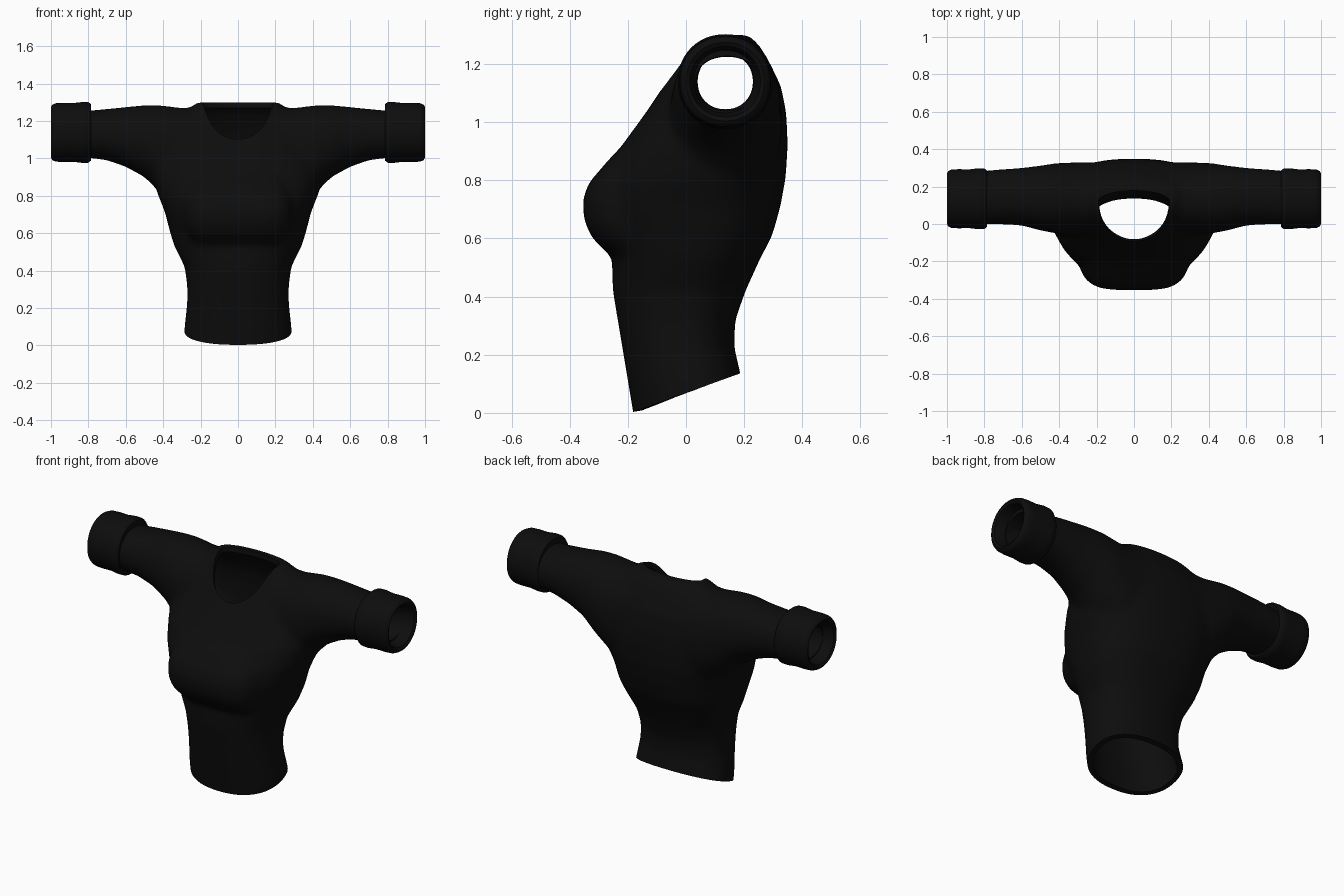
import bpy, bmesh, math
from mathutils import Vector

cube = bpy.data.objects.get("Cube")
if cube:
    bpy.data.objects.remove(cube, do_unlink=True)

cloth = bpy.data.materials.new("black cloth")
cloth.use_nodes = True
COLOR = (0.004, 0.004, 0.004, 1)
cloth.diffuse_color = COLOR
cloth.node_tree.nodes["Principled BSDF"].inputs["Base Color"].default_value = COLOR


def superellipse(a, n):
    c, s = math.cos(a), math.sin(a)
    return (math.copysign(abs(c) ** (2 / n), c), math.copysign(abs(s) ** (2 / n), s))


def z_ring(z, half, front, back, n=2.3, mid=0.55):
    """Horizontal section with separate front and back depths."""
    yc = front + mid * (back - front)
    pts = []
    for i in range(48):
        c, s = superellipse(math.tau * i / 48, n)
        pts.append((half * c, yc + s * ((back - yc) if s > 0 else (yc - front)), z))
    return pts


def x_ring(x, y0, y1, z0, z1):
    """Section across a sleeve."""
    pts = []
    for i in range(48):
        c, s = superellipse(math.tau * i / 48, 2.1)
        pts.append((x, (y0 + y1) / 2 + c * (y1 - y0) / 2, (z0 + z1) / 2 + s * (z1 - z0) / 2))
    return pts


def loft(bm, rings, closed=False):
    """Skin a list of rings, capped at both ends or joined into a loop."""
    vs = [[bm.verts.new(p) for p in r] for r in rings]
    faces = []
    pairs = list(zip(vs, vs[1:])) + ([(vs[-1], vs[0])] if closed else [])
    for a, b in pairs:
        for i in range(len(a)):
            j = (i + 1) % len(a)
            faces.append(bm.faces.new((a[i], a[j], b[j], b[i])))
    if not closed:
        faces += [bm.faces.new(vs[0]), bm.faces.new(vs[-1])]
    bmesh.ops.recalc_face_normals(bm, faces=faces)


def make_object(name, bm):
    me = bpy.data.meshes.new(name)
    bm.to_mesh(me)
    bm.free()
    me.materials.append(cloth)
    ob = bpy.data.objects.new(name, me)
    bpy.context.collection.objects.link(ob)
    return ob


def select(ob):
    bpy.ops.object.select_all(action='DESELECT')
    ob.select_set(True)
    bpy.context.view_layer.objects.active = ob


def apply_modifier(ob, kind, **settings):
    select(ob)
    m = ob.modifiers.new(kind.lower(), kind)
    for k, v in settings.items():
        setattr(m, k, v)
    bpy.ops.object.modifier_apply(modifier=m.name)


# Torso: height, half width, front, back
TORSO = [
    (-0.1, 0.285, -0.165, 0.22), (0.08, 0.288, -0.195, 0.2),
    (0.23, 0.272, -0.22, 0.165), (0.32, 0.272, -0.235, 0.17),
    (0.42, 0.285, -0.252, 0.205), (0.53, 0.34, -0.255, 0.255),
    (0.61, 0.365, -0.28, 0.297), (0.71, 0.39, -0.32, 0.325),
    (0.81, 0.43, -0.29, 0.343), (0.92, 0.46, -0.22, 0.35),
    (1.03, 0.44, -0.14, 0.345), (1.12, 0.4, -0.08, 0.328),
    (1.2, 0.34, -0.03, 0.29), (1.26, 0.27, 0.0, 0.255), (1.3, 0.22, 0.05, 0.215),
]
bm = bmesh.new()
loft(bm, [z_ring(*r) for r in TORSO])

# Boxy chest overhang
CHEST = [(0.55, 0.25, -0.27), (0.6, 0.285, -0.322), (0.66, 0.298, -0.35),
         (0.73, 0.3, -0.356), (0.79, 0.295, -0.335), (0.86, 0.28, -0.275), (0.95, 0.25, -0.19)]
loft(bm, [z_ring(z, h, f, 0.1, 3.6, 0.6) for z, h, f in CHEST])

# Sleeves, running through the shoulders
SLEEVE = [
    (0.0, -0.06, 0.33, 0.75, 1.28), (0.3, -0.06, 0.33, 0.72, 1.27),
    (0.42, -0.05, 0.325, 0.82, 1.285), (0.5, -0.035, 0.312, 0.9, 1.285),
    (0.6, -0.008, 0.3, 0.955, 1.275), (0.7, -0.002, 0.293, 0.99, 1.265),
    (0.8, -0.002, 0.285, 1.003, 1.255), (1.0, 0.0, 0.28, 1.01, 1.26),
]
sides = [(-r[0], *r[1:]) for r in reversed(SLEEVE[1:])] + SLEEVE
loft(bm, [x_ring(*r) for r in sides])
shirt = make_object("shirt_body", bm)

# Blend the volumes into one cloth form
apply_modifier(shirt, 'REMESH', mode='VOXEL', voxel_size=0.017)
apply_modifier(shirt, 'SMOOTH', factor=0.5, iterations=9)

# Open the slanted hem and the sleeve ends
bm = bmesh.new()
bm.from_mesh(shirt.data)
for point, normal in (((0, -0.18, 0.004), (0, 0.36, -1)),
                      ((0.93, 0, 0), (1, 0, 0)), ((-0.93, 0, 0), (-1, 0, 0))):
    bmesh.ops.bisect_plane(bm, geom=bm.verts[:] + bm.edges[:] + bm.faces[:],
                           plane_co=Vector(point), plane_no=Vector(normal), clear_outer=True)
bm.to_mesh(shirt.data)
bm.free()
apply_modifier(shirt, 'SOLIDIFY', thickness=0.03, offset=-1)

# Neck opening, wide at the back and scooped at the front
bm = bmesh.new()
loft(bm, [z_ring(0.95, 0.165, -0.055, 0.175, 2, 0.8),
          z_ring(1.1, 0.17, -0.09, 0.175, 2, 0.8),
          z_ring(1.4, 0.2, -0.22, 0.18, 2, 0.85)])
cutter = make_object("neck_cutter", bm)
cutter.hide_render = True
apply_modifier(shirt, 'BOOLEAN', operation='DIFFERENCE', object=cutter, solver='EXACT')
bpy.data.objects.remove(cutter, do_unlink=True)

# Rolled cuffs: distance from centre, radius
CUFF = [(0.79, 0.095), (0.785, 0.15), (0.8, 0.162), (0.83, 0.163), (0.88, 0.157),
        (0.94, 0.158), (0.975, 0.156), (0.993, 0.148), (1.0, 0.135),
        (0.992, 0.121), (0.96, 0.113), (0.87, 0.097)]
parts = [shirt]
for name, side in (("left_cuff", 1), ("right_cuff", -1)):
    bm = bmesh.new()
    loft(bm, [x_ring(side * x, 0.135 - r, 0.135 + r, 1.139 - r, 1.139 + r) for x, r in CUFF], True)
    parts.append(make_object(name, bm))

for ob in parts:
    select(ob)
    bpy.ops.object.shade_smooth_by_angle(angle=math.radians(45))
